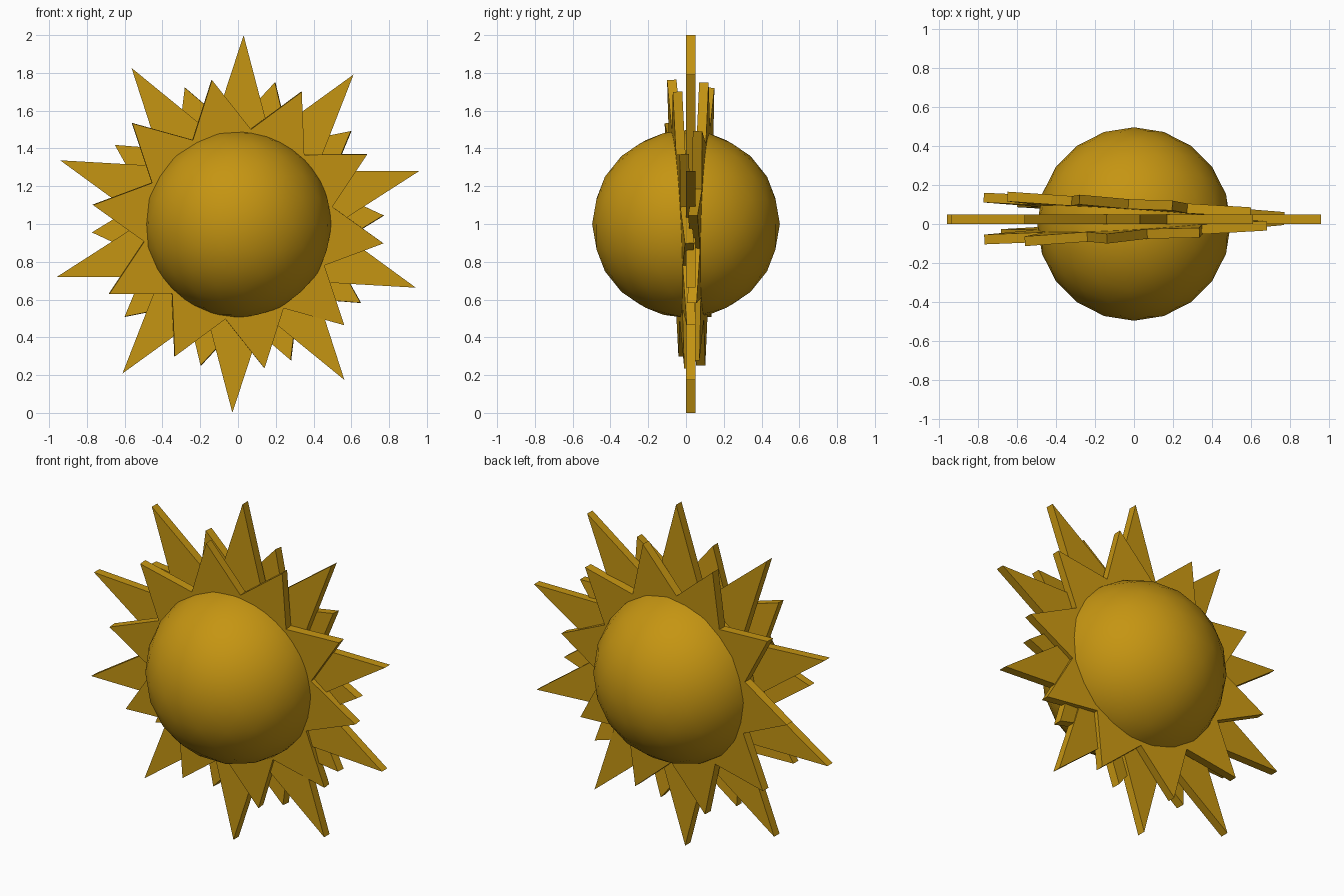
import bpy
import bmesh
from math import cos, sin, pi, radians
from mathutils import Vector

cube = bpy.data.objects.get("Cube")
if cube:
    bpy.data.objects.remove(cube, do_unlink=True)

GOLD = (0.56, 0.30, 0.006, 1.0)
gold = bpy.data.materials.new("golden_yellow")
gold.use_nodes = True
gold.diffuse_color = GOLD
gold.node_tree.nodes["Principled BSDF"].inputs["Base Color"].default_value = GOLD

POINTS = 10
THICKNESS = 0.05


def add_object(name, bm):
    mesh = bpy.data.meshes.new(name)
    bm.to_mesh(mesh)
    bm.free()
    mesh.materials.append(gold)
    obj = bpy.data.objects.new(name, mesh)
    bpy.context.collection.objects.link(obj)
    return obj


def add_star(name, outer, inner, first_tip, y, slope_x=0, slope_z=0):
    """Flat extruded star facing -y, leaning by its slopes along x and z."""
    bm = bmesh.new()
    ring = []
    for i in range(2 * POINTS):
        angle = radians(first_tip) + i * pi / POINTS
        r = inner if i % 2 else outer
        ring.append(bm.verts.new((r * cos(angle), -THICKNESS / 2, r * sin(angle))))
    face = bm.faces.new(ring)
    extruded = bmesh.ops.extrude_face_region(bm, geom=[face])["geom"]
    moved = [v for v in extruded if isinstance(v, bmesh.types.BMVert)]
    bmesh.ops.translate(bm, verts=moved, vec=(0, THICKNESS, 0))
    bmesh.ops.recalc_face_normals(bm, faces=bm.faces)
    star = add_object(name, bm)
    normal = Vector((-slope_x, 1, -slope_z))
    star.rotation_mode = "QUATERNION"
    star.rotation_quaternion = Vector((0, 1, 0)).rotation_difference(normal)
    star.location = (0, y, 1)


# Large upright star and two smaller leaning ones
add_star("main_rays", 1.0, 0.5, 16.3, 0.025)
add_star("front_rays", 0.777, 0.507, 28.4, -0.03, 0.058, -0.049)
add_star("back_rays", 0.775, 0.507, 3.3, 0.086, -0.066, 0.029)

# Smooth round core
bm = bmesh.new()
bmesh.ops.create_icosphere(bm, subdivisions=3, radius=0.497)
for f in bm.faces:
    f.smooth = True
core = add_object("sun_core", bm)
core.location = (0, 0, 1)
